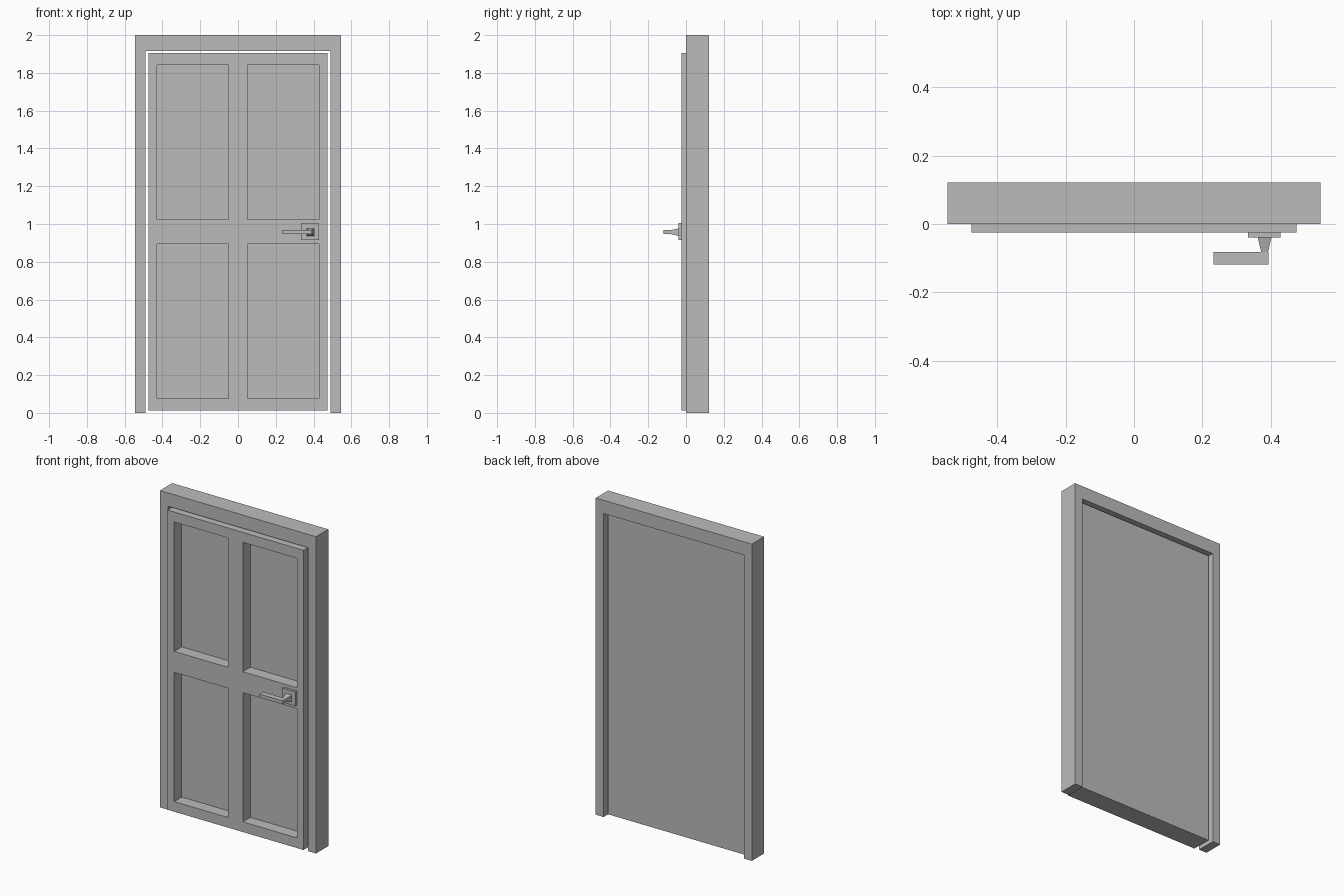
import bpy, bmesh
from mathutils import Vector, Matrix

old = bpy.data.objects.get("Cube")
if old:
    bpy.data.objects.remove(old, do_unlink=True)

grey = bpy.data.materials.new("plain grey")
grey.use_nodes = True
colour = (0.5, 0.5, 0.5, 1)
grey.diffuse_color = colour
grey.node_tree.nodes["Principled BSDF"].inputs["Base Color"].default_value = colour


def finish(bm, name):
    bmesh.ops.recalc_face_normals(bm, faces=bm.faces)
    mesh = bpy.data.meshes.new(name)
    bm.to_mesh(mesh)
    bm.free()
    mesh.materials.append(grey)
    obj = bpy.data.objects.new(name, mesh)
    bpy.context.collection.objects.link(obj)
    return obj


def box_mesh(low, high):
    low, high = Vector(low), Vector(high)
    bm = bmesh.new()
    bmesh.ops.create_cube(bm, size=1)
    bmesh.ops.scale(bm, vec=high - low, verts=bm.verts)
    bmesh.ops.translate(bm, vec=(low + high) / 2, verts=bm.verts)
    return bm


# Door frame: an upside-down U profile, extruded backwards
outer, inner, top, lintel, depth = 0.545, 0.49, 2.0, 1.916, 0.122
half = [(inner, 0), (outer, 0), (outer, top)]
profile = half + [(-x, z) for x, z in reversed(half)]
profile += [(-inner, lintel), (inner, lintel)]
bm = bmesh.new()
face = bm.faces.new([bm.verts.new((x, 0, z)) for x, z in profile])
new = bmesh.ops.extrude_face_region(bm, geom=[face])["geom"]
bmesh.ops.translate(bm, vec=(0, depth, 0),
                    verts=[v for v in new if isinstance(v, bmesh.types.BMVert)])
finish(bm, "door_frame")

# Door leaf: a slab cut into a grid, with four panels sunk into the front
panel_x = (0.051, 0.428)
panel_z = [(0.077, 0.893), (1.025, 1.842)]
bm = box_mesh((-0.475, -0.025, 0.013), (0.475, 0.1, 1.905))
cuts = [(Vector((s * x, 0, 0)), Vector((1, 0, 0))) for s in (-1, 1) for x in panel_x]
cuts += [(Vector((0, 0, z)), Vector((0, 0, 1))) for pair in panel_z for z in pair]
for point, normal in cuts:
    bmesh.ops.bisect_plane(bm, geom=bm.verts[:] + bm.edges[:] + bm.faces[:],
                           plane_co=point, plane_no=normal)
bm.normal_update()
panels = []
for f in bm.faces:
    c = f.calc_center_median()
    if (f.normal.y < -0.9 and panel_x[0] < abs(c.x) < panel_x[1]
            and any(a < c.z < b for a, b in panel_z)):
        panels.append(f)
bmesh.ops.inset_individual(bm, faces=panels, thickness=0, depth=-0.075)
finish(bm, "door_leaf")

# Handle: square plate, tapered spindle and flat lever
handle_z = 0.957
finish(box_mesh((0.333, -0.039, 0.914), (0.429, -0.025, 1.004)), "handle_plate")

bm = bmesh.new()
bmesh.ops.create_cone(bm, cap_ends=True, segments=4, radius1=0.029, radius2=0.0135,
                      depth=0.045, matrix=Matrix.Rotation(0.785398, 4, "Z"))
bmesh.ops.rotate(bm, verts=bm.verts, matrix=Matrix.Rotation(1.570796, 3, "X"))
bmesh.ops.translate(bm, verts=bm.verts, vec=(0.382, -0.0605, handle_z))
finish(bm, "handle_spindle")

finish(box_mesh((0.232, -0.118, handle_z - 0.011), (0.393, -0.082, handle_z + 0.011)),
       "handle_lever")
